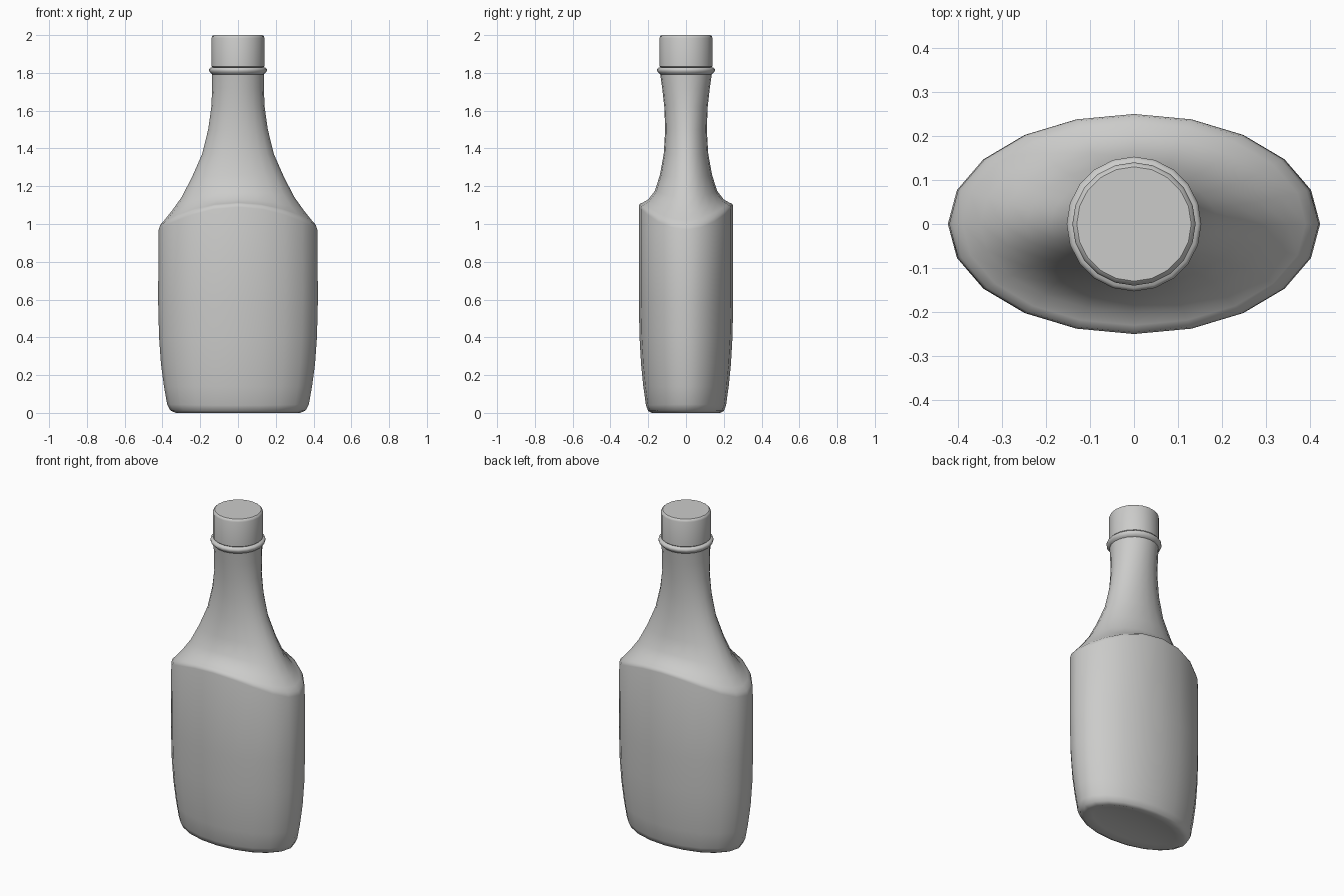
import bpy
import bmesh
from math import sin, cos, tau, radians

SIDES = 20

cube = bpy.data.objects.get("Cube")
if cube:
    bpy.data.objects.remove(cube, do_unlink=True)

grey = bpy.data.materials.new("light_grey")
grey.use_nodes = True
colour = (0.6, 0.6, 0.59, 1)
grey.diffuse_color = colour
grey.node_tree.nodes["Principled BSDF"].inputs["Base Color"].default_value = colour


def loft(name, rings, angle):
    """Skin elliptical rings (rx, z at the sides, ry, z at front and back)."""
    bm = bmesh.new()
    loops = []
    for rx, zx, ry, zy in rings:
        loop = []
        for i in range(SIDES):
            a = tau * i / SIDES
            z = zx + (zy - zx) * sin(a) ** 2
            loop.append(bm.verts.new((rx * cos(a), ry * sin(a), z)))
        loops.append(loop)
    for low, high in zip(loops, loops[1:]):
        for i in range(SIDES):
            j = (i + 1) % SIDES
            bm.faces.new((low[i], low[j], high[j], high[i]))
    bm.faces.new(loops[0][::-1])
    bm.faces.new(loops[-1])
    mesh = bpy.data.meshes.new(name)
    bm.to_mesh(mesh)
    bm.free()
    mesh.materials.append(grey)
    obj = bpy.data.objects.new(name, mesh)
    bpy.context.collection.objects.link(obj)
    bpy.ops.object.select_all(action="DESELECT")
    obj.select_set(True)
    bpy.context.view_layer.objects.active = obj
    bpy.ops.object.shade_smooth_by_angle(angle=radians(angle))
    return obj


def round_rings(profile):
    return [(r, z, r, z) for r, z in profile]


# Flattened oval body, dipping shoulder and flared neck
body = [
    (0.28, 0.012, 0.14, 0.012),
    (0.33, 0.0, 0.18, 0.0),
    (0.358, 0.013, 0.2, 0.01),
    (0.375, 0.045, 0.212, 0.04),
    (0.392, 0.14, 0.226, 0.14),
    (0.408, 0.26, 0.238, 0.26),
    (0.418, 0.4, 0.246, 0.4),
    (0.423, 0.6, 0.25, 0.6),
    (0.42, 0.97, 0.25, 1.09),
    (0.412, 0.995, 0.246, 1.106),
    (0.39, 1.02, 0.23, 1.113),
    (0.35, 1.07, 0.2, 1.13),
    (0.3, 1.14, 0.165, 1.175),
    (0.245, 1.245, 0.138, 1.26),
    (0.19, 1.37, 0.118, 1.37),
    (0.158, 1.5, 0.11, 1.5),
    (0.141, 1.62, 0.115, 1.62),
    (0.137, 1.72, 0.126, 1.72),
    (0.137, 1.795, 0.137, 1.795),
]
loft("bottle_body", body, 60)

# Collar bead under the cap
loft("neck_collar", round_rings([
    (0.135, 1.79), (0.146, 1.8), (0.153, 1.81),
    (0.153, 1.82), (0.146, 1.828), (0.13, 1.83)]), 60)

# Screw cap with a softened top edge
loft("cap", round_rings([
    (0.128, 1.825), (0.14, 1.835), (0.14, 1.985),
    (0.137, 1.994), (0.13, 2.0)]), 40)
